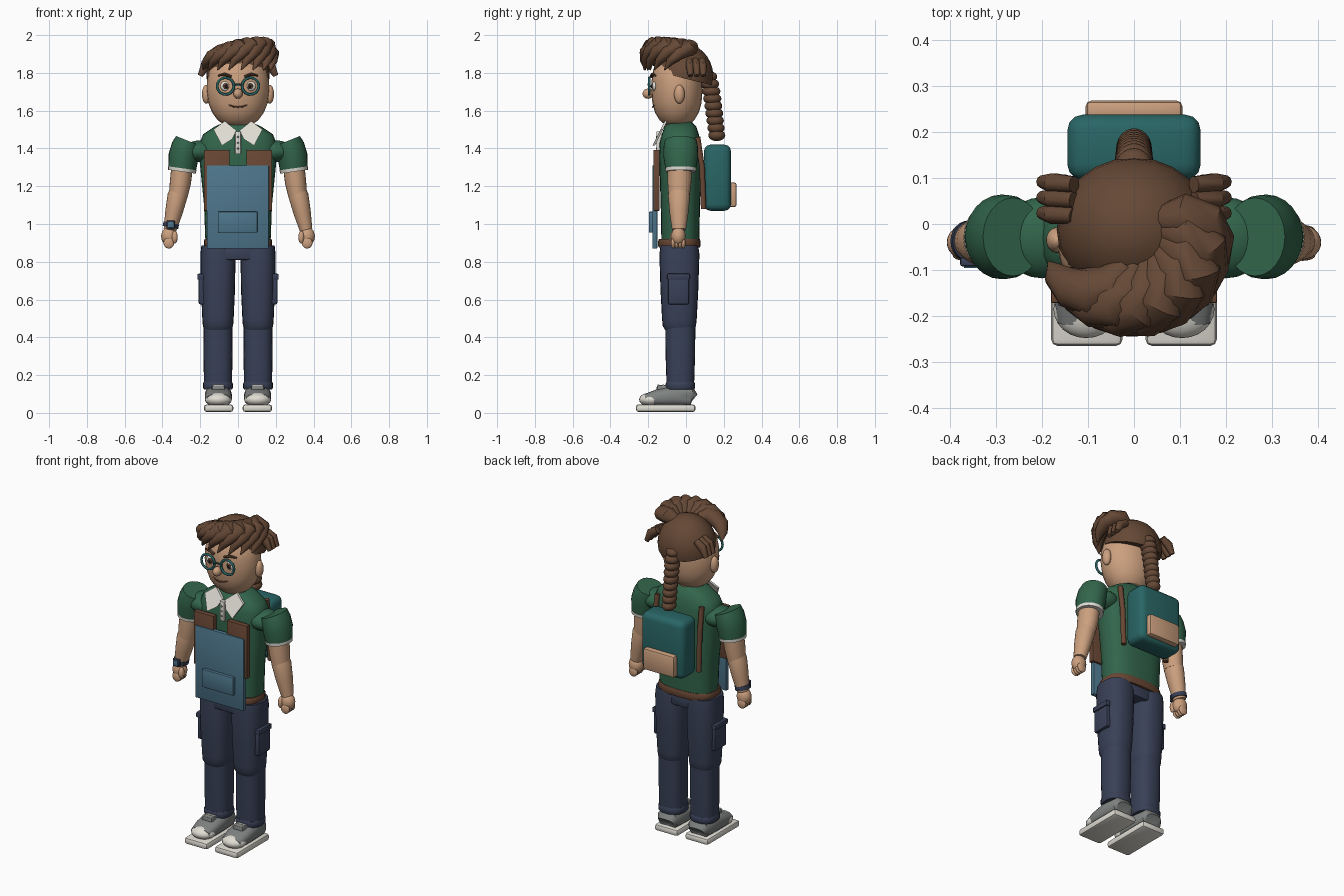
import bpy, bmesh
from math import sin, cos, pi, radians
from mathutils import Vector

if "Cube" in bpy.data.objects:
    bpy.data.objects.remove(bpy.data.objects["Cube"])


def material(name, *rgb):
    m = bpy.data.materials.new(name)
    m.use_nodes = True
    m.diffuse_color = (*rgb, 1)
    m.node_tree.nodes["Principled BSDF"].inputs["Base Color"].default_value = (*rgb, 1)
    return m


SKIN = material("skin", .60, .35, .21)
HAIR = material("hair_brown", .13, .065, .036)
LEATHER = material("leather_brown", .14, .062, .034)
GREEN = material("shirt_green", .032, .13, .07)
NAVY = material("trouser_navy", .04, .052, .095)
BLUE = material("apron_blue", .075, .18, .26)
TEAL = material("pack_teal", .022, .13, .13)
WHITE = material("off_white", .74, .72, .65)
GREY = material("shoe_grey", .21, .225, .22)
DARK = material("dark", .01, .01, .014)


def finish(name, bm, mat, angle=40):
    bmesh.ops.recalc_face_normals(bm, faces=bm.faces)
    me = bpy.data.meshes.new(name)
    bm.to_mesh(me)
    bm.free()
    ob = bpy.data.objects.new(name, me)
    bpy.context.collection.objects.link(ob)
    me.materials.append(mat)
    bpy.ops.object.select_all(action="DESELECT")
    ob.select_set(True)
    bpy.context.view_layer.objects.active = ob
    bpy.ops.object.shade_smooth_by_angle(angle=radians(angle))
    return ob


def loft(name, mat, path, radii, p=2, n=24, ref=(0, 1, 0)):
    """Skin superellipse rings along a path and cap both ends."""
    bm, rings = bmesh.new(), []
    pts = [Vector(q) for q in path]
    for i, c in enumerate(pts):
        t = (pts[min(i + 1, len(pts) - 1)] - pts[max(i - 1, 0)]).normalized()
        u = Vector(ref).cross(t).normalized()
        v = t.cross(u)
        ring = []
        for k in range(n):
            a = 2 * pi * k / n
            x, y = [abs(f) ** (2 / p) * (1 if f > 0 else -1) for f in (cos(a), sin(a))]
            ring.append(bm.verts.new(c + u * x * radii[i][0] + v * y * radii[i][1]))
        rings.append(ring)
    for r, s in zip(rings, rings[1:]):
        for k in range(n):
            bm.faces.new((r[k], r[(k + 1) % n], s[(k + 1) % n], s[k]))
    bm.faces.new(rings[0])
    bm.faces.new(rings[-1])
    return finish(name, bm, mat)


def column(name, mat, x, y, rows, p=2):
    """Vertical loft from rows of (z, rx, ry)."""
    return loft(name, mat, [(x, y, r[0]) for r in rows], [r[1:] for r in rows], p)


def ball(name, mat, c, r, cut=None):
    bm = bmesh.new()
    bmesh.ops.create_uvsphere(bm, u_segments=24, v_segments=14, radius=1)
    for v in bm.verts:
        v.co = Vector(c) + Vector(v.co[k] * r[k] for k in range(3))
    if cut:
        bmesh.ops.bisect_plane(bm, geom=bm.verts[:] + bm.edges[:] + bm.faces[:],
                               plane_co=cut[0], plane_no=cut[1], clear_inner=True)
        bmesh.ops.holes_fill(bm, edges=[e for e in bm.edges if e.is_boundary])
    return finish(name, bm, mat)


def box(name, mat, lo, hi, bevel=.004, segments=2):
    bm = bmesh.new()
    bmesh.ops.create_cube(bm, size=1)
    for v in bm.verts:
        v.co = Vector(lo[k] if v.co[k] < 0 else hi[k] for k in range(3))
    bmesh.ops.bevel(bm, geom=bm.edges[:], offset=bevel, segments=segments,
                    profile=.5, affect="EDGES")
    return finish(name, bm, mat)


def sidebox(name, mat, s, x, y, z, bevel=.004):
    """Box given for the left side, flipped to the right when s is -1."""
    xs = sorted((s * x[0], s * x[1]))
    return box(name, mat, (xs[0], y[0], z[0]), (xs[1], y[1], z[1]), bevel)


def torus(name, mat, c, r, minor):
    bpy.ops.mesh.primitive_torus_add(location=c, rotation=(pi / 2, 0, 0), major_radius=r,
                                     minor_radius=minor, major_segments=32, minor_segments=8)
    ob = bpy.context.object
    ob.name = name
    ob.data.materials.append(mat)
    bpy.ops.object.shade_smooth_by_angle(angle=radians(60))


# Torso, belt and hips
column("shirt_body", GREEN, 0, -.03, [(.89, .172, .1), (1.1, .18, .104), (1.35, .205, .112),
       (1.43, .203, .11), (1.475, .185, .098), (1.515, .125, .085), (1.54, .07, .06)], 2.7)
column("belt", LEATHER, 0, -.035, [(.875, .176, .108), (.885, .181, .112),
       (.91, .181, .112), (.92, .176, .108)], 2.8)
box("hips", NAVY, (-.075, -.135, .81), (.075, .06, .88), .01)
column("neck", SKIN, 0, -.035, [(1.48, .07, .07), (1.58, .07, .07)])

# Head and face
column("head", SKIN, 0, -.048, [(1.513, .035, .03), (1.523, .07, .06), (1.55, .108, .092),
       (1.59, .137, .116), (1.64, .157, .13), (1.7, .166, .135), (1.76, .164, .134),
       (1.82, .15, .125), (1.88, .1, .09)])
ball("nose", SKIN, (0, -.2, 1.69), (.024, .03, .027))
loft("mouth", LEATHER, [(-.05, -.164, 1.632), (-.025, -.174, 1.622), (0, -.177, 1.619),
     (.025, -.174, 1.622), (.05, -.164, 1.632)], [(.004, .004)] * 5, n=8)
loft("glasses_bridge", TEAL, [(-.024, -.198, 1.735), (0, -.2, 1.74), (.024, -.198, 1.735)],
     [(.005, .005)] * 3, n=8)

# Hair cap, fringe locks and braid
ball("hair_cap", HAIR, (0, -.012, 1.78), (.168, .157, .175), ((0, 0, 1.768), (0, .24, 1)))
LOCKS = 8
for i in range(LOCKS):
    f = i / (LOCKS - 1)
    a = radians(10 - 138 * f)
    rise = sin(pi * min(1, .2 + .75 * f))

    def around(turn, r, z):
        b = a - radians(turn)
        return (r * cos(b), -.03 + r * sin(b), z)
    loft(f"fringe_lock_{i + 1}", HAIR,
         [around(-25, .07, 1.91), around(-14, .115, 1.915 + .03 * rise),
          around(0, .152, 1.895 + .055 * rise), around(14, .175, 1.88 + .035 * rise),
          around(27, .188, 1.85 + .015 * rise), around(36, .192, 1.815)],
         [(.03, .03), (.05, .045), (.056, .046), (.046, .036), (.028, .022), (.003, .003)],
         n=12, ref=(0, 0, 1))
for i in range(9):
    f = i / 8
    ball(f"braid_{i + 1}", HAIR, (0, .115 + .048 * f ** .7, 1.78 - .31 * f),
         (.043 - .004 * f, .05 - .005 * f, .031))

# Placket with buttons, apron and pack
box("placket", WHITE, (-.015, -.156, 1.37), (.015, -.13, 1.49), .003)
for i in range(3):
    ball(f"button_{i + 1}", GREY, (0, -.157, 1.40 + .03 * i), (.005, .003, .005))
box("apron", BLUE, (-.165, -.178, .87), (.163, -.152, 1.31))
box("apron_pocket", BLUE, (-.107, -.196, .955), (.103, -.17, 1.065))
box("backpack", TEAL, (-.145, .095, 1.07), (.145, .238, 1.42), .035, 3)
box("backpack_pocket", SKIN, (-.105, .225, 1.09), (.105, .268, 1.22), .012)

for s, side in ((1, "left"), (-1, "right")):
    # Ears, eyes, glasses and brows
    ball(side + "_ear", SKIN, (s * .167, -.035, 1.687), (.024, .028, .05))
    ball(side + "_eye", WHITE, (s * .066, -.167, 1.73), (.028, .013, .026))
    ball(side + "_iris", LEATHER, (s * .064, -.178, 1.73), (.015, .006, .016))
    ball(side + "_pupil", DARK, (s * .064, -.183, 1.73), (.008, .004, .009))
    torus(side + "_lens_rim", TEAL, (s * .066, -.195, 1.73), .044, .007)
    loft(side + "_eyebrow", HAIR, [(s * .035, -.182, 1.78), (s * .07, -.178, 1.793),
         (s * .105, -.162, 1.785)], [(.007, .01), (.008, .01), (.004, .006)], n=8)
    # Bunched hair above the ears
    for i in range(3):
        y = .018 + .034 * i
        loft(f"{side}_side_tuft_{i + 1}", HAIR,
             [(s * .13, y, 1.865), (s * .175, y + .003, 1.835), (s * .2, y + .006, 1.785)],
             [(.02, .018), (.026, .022), (.014, .014)], n=10)
    # Pointed collar flap
    bm = bmesh.new()
    flap = [(.13, 1.50), (.07, 1.545), (.008, 1.495), (.03, 1.45), (.085, 1.415)]
    front = [bm.verts.new((s * x, -.178 + (z - 1.415) * .5, z)) for x, z in flap]
    slab = bmesh.ops.extrude_face_region(bm, geom=[bm.faces.new(front)])
    for v in slab["geom"]:
        if isinstance(v, bmesh.types.BMVert):
            v.co.y += .014
    finish(side + "_collar", bm, WHITE)
    # Puffed sleeve, trim and arm
    ball(side + "_shoulder", GREEN, (s * .2, -.03, 1.385), (.09, .088, .058))
    loft(side + "_sleeve", GREEN, [(s * .263, -.028, 1.44), (s * .275, -.028, 1.41),
         (s * .288, -.028, 1.36), (s * .296, -.028, 1.285)],
         [(.07, .085), (.077, .091), (.08, .092), (.073, .08)])
    loft(side + "_sleeve_trim", WHITE, [(s * .2945, -.028, 1.295), (s * .297, -.028, 1.277)],
         [(.076, .083), (.074, .081)])
    loft(side + "_upper_arm", SKIN, [(s * .296, -.033, 1.3), (s * .305, -.035, 1.22),
         (s * .316, -.037, 1.15)], [(.057, .064), (.056, .063), (.05, .056)])
    loft(side + "_forearm", SKIN, [(s * .312, -.037, 1.185), (s * .32, -.037, 1.15),
         (s * .34, -.037, 1.06), (s * .36, -.037, .97)],
         [(.046, .052), (.053, .058), (.046, .05), (.034, .037)])
    ball(side + "_palm", SKIN, (s * .364, -.04, .935), (.043, .038, .05))
    for i in range(4):
        ball(f"{side}_finger_{i + 1}", SKIN, (s * .366, -.068 + .018 * i, .9), (.028, .012, .03))
    ball(side + "_thumb", SKIN, (s * .335, -.066, .93), (.016, .018, .034))
    # Front and rear straps
    sidebox(side + "_front_strap", LEATHER, s, (.045, .18), (-.172, -.14), (1.07, 1.392))
    loft(side + "_rear_strap", LEATHER, [(s * .15, .062, 1.46), (s * .152, .085, 1.3),
         (s * .152, .093, 1.08)], [(.015, .015)] * 3, n=10)
    # Trousers
    column(side + "_thigh", NAVY, s * .106, -.035, [(.885, .088, .1), (.84, .093, .106),
           (.65, .09, .1), (.5, .083, .092), (.46, .08, .088), (.44, .07, .076)], 2.5)
    column(side + "_shin", NAVY, s * .106, -.03, [(.48, .076, .08), (.3, .077, .078),
           (.15, .074, .073)], 2.5)
    column(side + "_cuff", NAVY, s * .106, -.03, [(.125, .075, .074), (.133, .079, .078),
           (.155, .079, .078), (.163, .075, .074)], 2.5)
    sidebox(side + "_cargo_pocket", NAVY, s, (.17, .208), (-.095, .015), (.575, .715), .008)
    sidebox(side + "_pocket_flap", NAVY, s, (.175, .215), (-.1, .02), (.705, .737), .006)
    # Shoes
    sidebox(side + "_sole", WHITE, s, (.025, .18), (-.265, .05), (.005, .045), .014)
    loft(side + "_shoe", GREY, [(s * .104, .042, .075), (s * .104, .03, .085),
         (s * .104, -.07, .088), (s * .104, -.15, .08), (s * .104, -.215, .07)],
         [(.05, .03), (.065, .052), (.072, .055), (.072, .045), (.062, .03)], 2.6, ref=(0, 0, 1))
    ball(side + "_toe_cap", WHITE, (s * .104, -.185, .07), (.071, .063, .038))
    box(side + "_tongue", GREY, (s * .104 - .035, -.155, .1), (s * .104 + .035, -.06, .148), .012)
    for i in range(3):
        y = -.15 + .025 * i
        box(f"{side}_lace_{i + 1}", WHITE, (s * .104 - .03, y, .14), (s * .104 + .03, y + .008, .15), .002)

# Wristwatch
loft("watch_strap", NAVY, [(-.353, -.037, 1.005), (-.358, -.037, .982)], [(.042, .045)] * 2)
box("watch_case", NAVY, (-.378, -.092, .972), (-.334, -.072, 1.018), .005)
box("watch_face", BLUE, (-.37, -.096, .98), (-.342, -.09, 1.01), .002)
